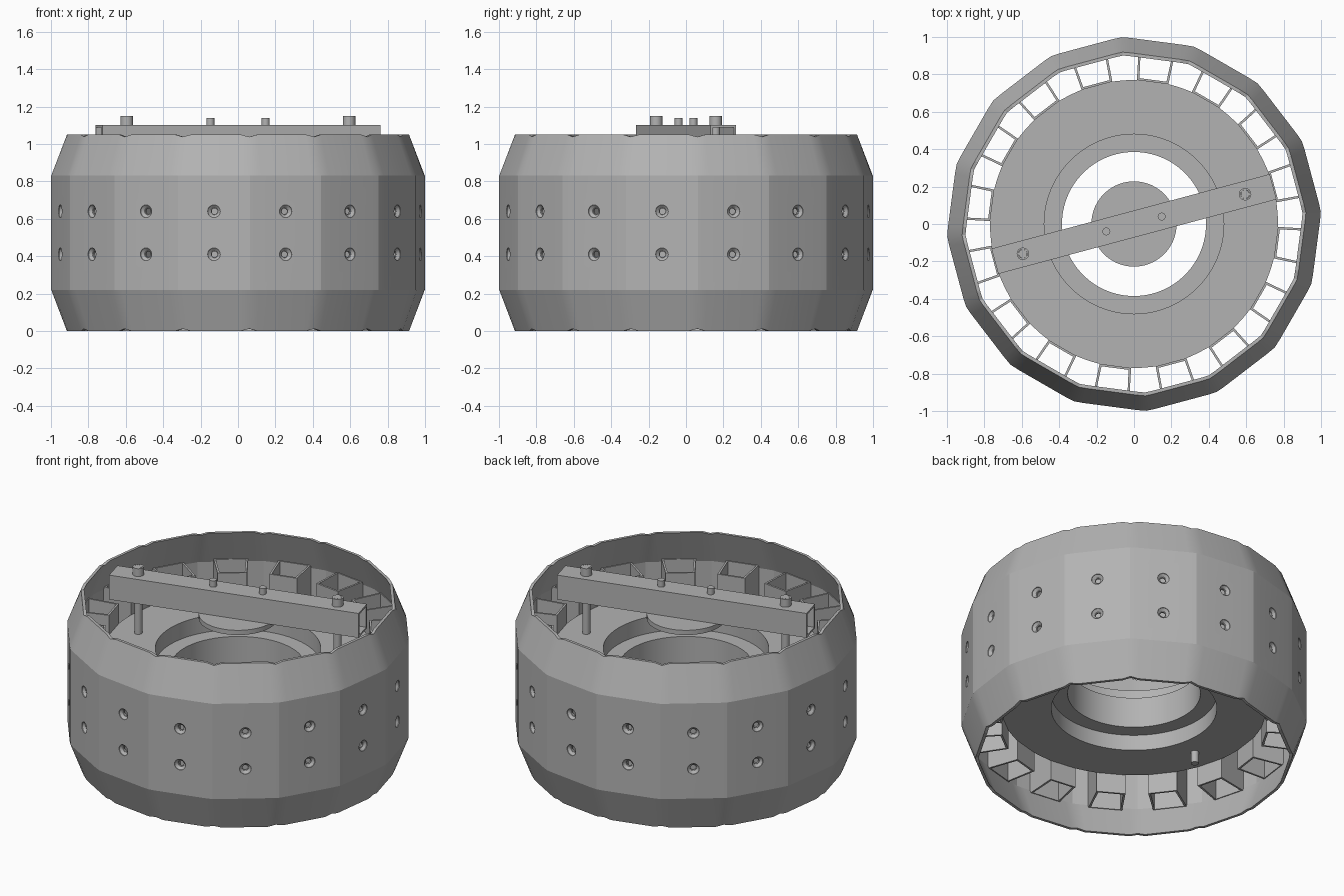
import bpy, bmesh, math
from mathutils import Matrix, Vector

cube = bpy.data.objects.get("Cube")
if cube:
    bpy.data.objects.remove(cube, do_unlink=True)

SIDES = 16
STEP = 2 * math.pi / SIDES
TURN = math.radians(15)
SPIN = Matrix.Rotation(TURN, 4, 'Z')

grey = bpy.data.materials.new("plain grey")
grey.use_nodes = True
colour = (0.45, 0.45, 0.45, 1)
grey.diffuse_color = colour
grey.node_tree.nodes["Principled BSDF"].inputs["Base Color"].default_value = colour


def finish(name, bm):
    bmesh.ops.recalc_face_normals(bm, faces=bm.faces)
    mesh = bpy.data.meshes.new(name)
    bm.to_mesh(mesh)
    bm.free()
    mesh.materials.append(grey)
    ob = bpy.data.objects.new(name, mesh)
    bpy.context.collection.objects.link(ob)
    return ob


def smooth(ob, angle):
    bpy.ops.object.select_all(action='DESELECT')
    ob.select_set(True)
    bpy.context.view_layer.objects.active = ob
    bpy.ops.object.shade_smooth_by_angle(angle=math.radians(angle))


def loft(bm, rings, ring_closed=False, matrix=Matrix()):
    """Skin rings of points; cap the ends, or join last to first."""
    loops = [[bm.verts.new(matrix @ Vector(p)) for p in ring] for ring in rings]
    n = len(loops[0])
    pairs = list(zip(loops, loops[1:]))
    if ring_closed:
        pairs.append((loops[-1], loops[0]))
    else:
        bm.faces.new(loops[0])
        bm.faces.new(loops[-1])
    for a, b in pairs:
        for i in range(n):
            j = (i + 1) % n
            bm.faces.new((a[i], a[j], b[j], b[i]))


def circle(r, z, n):
    return [(r * math.cos(2 * math.pi * i / n), r * math.sin(2 * math.pi * i / n), z)
            for i in range(n)]


def turned(name, profile, n=32, at=0, hollow=False):
    bm = bmesh.new()
    loft(bm, [circle(r, z, n) for r, z in profile], hollow,
         SPIN @ Matrix.Translation((at, 0, 0)))
    ob = finish(name, bm)
    smooth(ob, 30)
    return ob


def rectangle(x0, x1, h0, h1, z):
    return [(x0, -h0, z), (x1, -h1, z), (x1, h1, z), (x0, h0, z)]


# Outer wall: bent panels with softened corners and a small notch at each rim corner
def panel_ring(apothem, z, notch):
    pts = []
    for k in range(SIDES):
        corner = TURN + (k + 0.5) * STEP
        for offset in (-1, 0, 1):
            a = corner + offset * math.radians(2.8)
            r = apothem / math.cos(STEP / 2 - math.radians(2.8))
            r += 0.006 * (offset == 0)
            pts.append((r * math.cos(a), r * math.sin(a), z + notch * (offset == 0)))
    return pts


T = 0.018
levels = [(0.905, 0, 0.012), (0.984, 0.22, 0), (0.984, 0.83, 0), (0.905, 1.05, -0.012)]
bm = bmesh.new()
loft(bm, [panel_ring(*v) for v in levels]
     + [panel_ring(a - T, z, d) for a, z, d in reversed(levels)], True)
wall = finish("outer_wall", bm)

# Ring of open box channels behind the panels
bm = bmesh.new()
w = 0.012
for k in range(SIDES):
    m = Matrix.Rotation(TURN + k * STEP, 4, 'Z')
    out = [rectangle(0.765, 0.965, 0.085, 0.1, z) for z in (0.2, 0.85)]
    inn = [rectangle(0.765 + w, 0.965 - w, 0.085 - w, 0.1 - w, z) for z in (0.85, 0.2)]
    loft(bm, out + inn, True, m)
channels = finish("box_channels", bm)

# Countersunk bolt holes, two per panel
bm = bmesh.new()
for k in range(SIDES):
    for z in (0.41, 0.64):
        m = (Matrix.Rotation(TURN + k * STEP, 4, 'Z') @ Matrix.Translation((0, 0, z))
             @ Matrix.Rotation(math.pi / 2, 4, 'Y'))
        loft(bm, [circle(r, d, 20) for r, d in
                  ((0.016, 0.93), (0.016, 0.963), (0.034, 0.98), (0.036, 1.01))], False, m)
cutter = finish("hole_cutter", bm)
cutter.hide_render = True
for ob in (wall, channels):
    mod = ob.modifiers.new("holes", 'BOOLEAN')
    mod.operation, mod.solver, mod.object = 'DIFFERENCE', 'EXACT', cutter
    bpy.context.view_layer.objects.active = ob
    bpy.ops.object.modifier_apply(modifier=mod.name)
bpy.data.objects.remove(cutter, do_unlink=True)
smooth(wall, 15)

# Thick hub disc, recessed on both sides around the central opening
turned("hub_disc", [(0.77, 0.325), (0.77, 0.725), (0.48, 0.725), (0.48, 0.62),
                    (0.385, 0.62), (0.385, 0.425), (0.48, 0.425), (0.48, 0.325)],
       96, hollow=True)

# Hollow cross beam
bm = bmesh.new()
L, H, t = 0.77, 0.07, 0.012
rings = [[(x, sy * (H - i), 1.022 + sz * (0.078 - i))
          for sy, sz in ((-1, -1), (1, -1), (1, 1), (-1, 1))]
         for x, i in ((-L, 0), (L, 0), (L, t), (-L, t))]
loft(bm, rings, True, SPIN)
finish("cross_beam", bm)

# Round plate hung under the beam
turned("centre_plate", [(0.228, 0.915), (0.228, 0.945)], 64)

# Long rods with collars, and short pins
for side, s in (("left", 1), ("right", -1)):
    turned(side + "_rod", [(0.023, 0.25), (0.023, 1.15)], 24, s * 0.615)
    turned(side + "_collar", [(0.033, 1.1), (0.033, 1.15), (0.024, 1.15), (0.024, 1.1)],
           24, s * 0.615, True)
    turned(side + "_pin", [(0.021, 0.93), (0.021, 1.14)], 24, s * 0.153)
